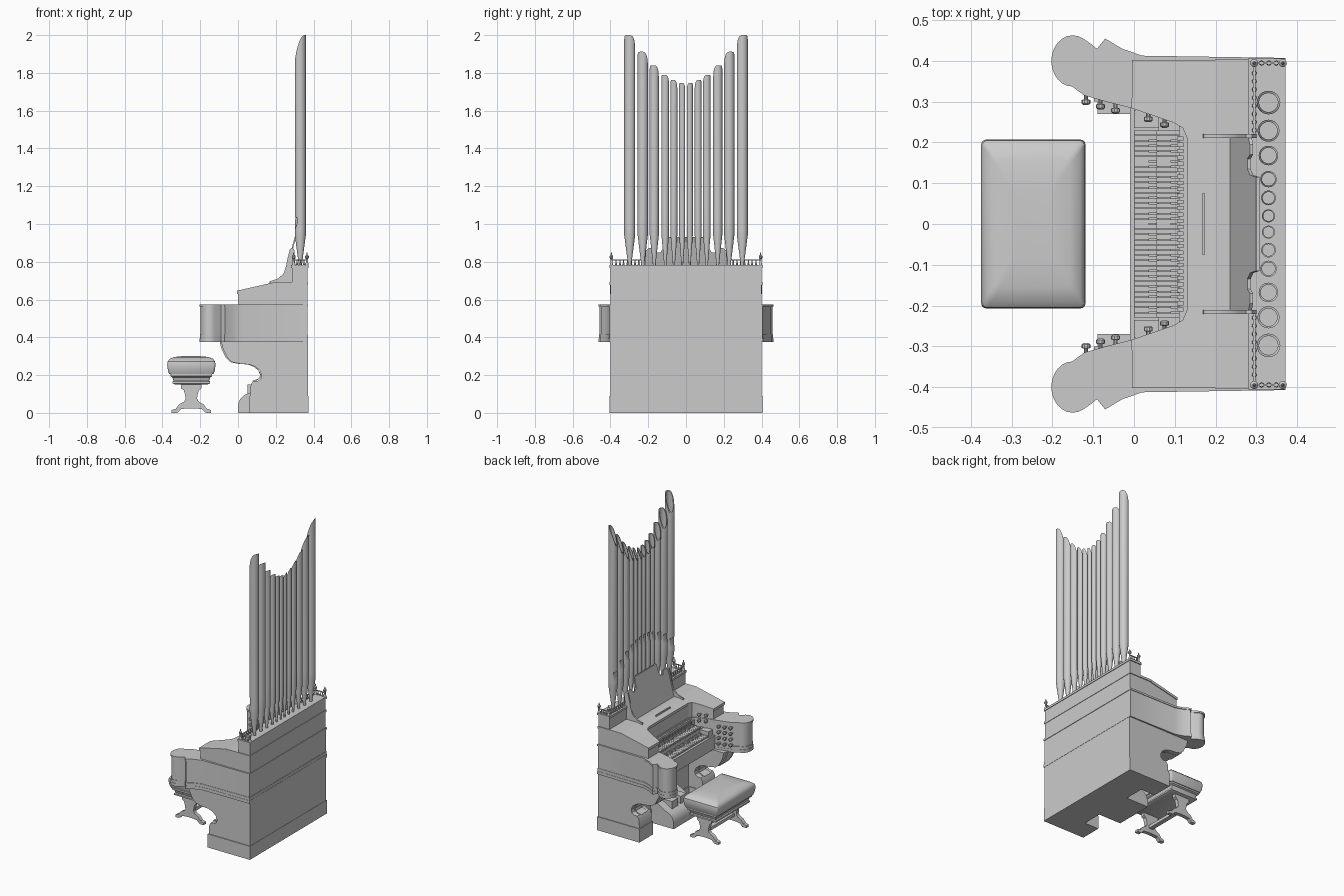
import bpy, bmesh, math
from mathutils import Vector

cube = bpy.data.objects.get("Cube")
if cube:
    bpy.data.objects.remove(cube, do_unlink=True)

grey = bpy.data.materials.new("plain_grey")
grey.use_nodes = True
grey.diffuse_color = (0.6, 0.6, 0.6, 1)
grey.node_tree.nodes["Principled BSDF"].inputs["Base Color"].default_value = (0.6, 0.6, 0.6, 1)


def finish(name, bm):
    bmesh.ops.recalc_face_normals(bm, faces=bm.faces)
    me = bpy.data.meshes.new(name)
    bm.to_mesh(me)
    bm.free()
    me.materials.append(grey)
    me.polygons.foreach_set("use_smooth", [True] * len(me.polygons))
    me.set_sharp_from_angle(angle=math.radians(32))
    ob = bpy.data.objects.new(name, me)
    bpy.context.collection.objects.link(ob)
    return ob


def add_loft(bm, rings):
    loops = [[bm.verts.new(p) for p in r] for r in rings]
    n = len(loops[0])
    for a, b in zip(loops, loops[1:]):
        for i in range(n):
            j = (i + 1) % n
            bm.faces.new((a[i], a[j], b[j], b[i]))
    bm.faces.new(loops[0][::-1])
    bm.faces.new(loops[-1])


def loft(name, rings):
    bm = bmesh.new()
    add_loft(bm, rings)
    return finish(name, bm)


def add_box(bm, x0, x1, y0, y1, z0, z1):
    add_loft(bm, [[(x0, y0, z), (x1, y0, z), (x1, y1, z), (x0, y1, z)] for z in (z0, z1)])


def boxes(name, items):
    bm = bmesh.new()
    for b in items:
        add_box(bm, *b)
    return finish(name, bm)


def plan(name, pts, z0, z1):
    # Vertical prism; z1 may be a rule giving height from x
    top = z1 if callable(z1) else lambda x: z1
    bot = z0 if callable(z0) else lambda x: z0
    return loft(name, [[(x, y, bot(x)) for x, y in pts], [(x, y, top(x)) for x, y in pts]])


def side(name, pts, y0, y1):
    return loft(name, [[(x, y, z) for x, z in pts] for y in (y0, y1)])


def both_sides(name, pts, y0, y1):
    side("left_side_" + name, pts, y0, y1)
    side("right_side_" + name, pts, -y1, -y0)


def mirrored(half):
    return half + [(x, -y) for x, y in reversed(half)]


def grow(pts, d):
    # Push a plan outline outwards by d
    area = sum(a[0] * b[1] - b[0] * a[1] for a, b in zip(pts, pts[1:] + pts[:1]))
    s = 1 if area > 0 else -1
    out = []
    for i, p in enumerate(pts):
        a, p, b = Vector(pts[i - 1]), Vector(p), Vector(pts[(i + 1) % len(pts)])
        e, f = (p - a).normalized(), (b - p).normalized()
        n = Vector((e.y + f.y, -e.x - f.x)) * s
        out.append(tuple(p + n.normalized() * d))
    return out


def ring(x, y, z, r, n=16):
    return [(x + r * math.cos(i * math.tau / n), y + r * math.sin(i * math.tau / n), z) for i in range(n)]


def turned(bm, x, y, profile, n=12):
    add_loft(bm, [ring(x, y, z, r, n) for z, r in profile])


# Lower case: scrolled cheeks, knee panel, plinth
scroll = [(0.37, 0.38), (-0.09, 0.38), (-0.08, 0.34), (-0.055, 0.29), (-0.03, 0.268), (0.01, 0.26),
          (0.06, 0.256), (0.09, 0.245), (0.115, 0.225), (0.125, 0.2), (0.12, 0.18), (0.105, 0.17),
          (0.08, 0.168), (0.068, 0.15), (0.064, 0.09), (0.37, 0.09)]
both_sides("cheek", scroll, 0.27, 0.4)
both_sides("scroll_trim", [(x - 0.008, z) for x, z in scroll[1:13]] + [(0.13, 0.19), (0.09, 0.26), (0, 0.3), (-0.05, 0.38)],
           0.3, 0.37)
boxes("knee_panel", [(0.17, 0.37, -0.27, 0.27, 0, 0.38)])
boxes("plinth", [(0.06, 0.372, 0.265, 0.406, 0, 0.09), (0.06, 0.372, -0.406, -0.265, 0, 0.09),
                 (0.165, 0.372, -0.265, 0.265, 0, 0.09)])
side("pedal_box", [(0, 0), (0, 0.045), (0.012, 0.075), (0.035, 0.095), (0.06, 0.105), (0.17, 0.17), (0.17, 0)], -0.13, 0.13)
boxes("swell_pedals", [(0.05, 0.12, y - 0.03, y + 0.03, 0.1, 0.15) for y in (-0.045, 0.045)])

# Console tier with rounded arms
inner = [(0.0, 0.288), (0.1, 0.255), (0.125, 0.24), (0.138, 0.21)]
lobe = [(-0.15 + 0.048 * math.cos(math.radians(a)), 0.4 + 0.058 * math.sin(math.radians(a)))
        for a in range(60, 271, 15)]
tier = mirrored([(0.368, 0.404), (0.02, 0.408), (-0.03, 0.425), (-0.07, 0.45), (-0.09, 0.425), (-0.105, 0.435)]
                + lobe + [(-0.12, 0.32), (-0.06, 0.303)] + inner)
plan("console_tier", tier, 0.38, 0.57)
for z0, z1, d in ((0.375, 0.395, 0.005), (0.395, 0.415, 0.003), (0.562, 0.574, 0.005)):
    plan("tier_moulding", grow(tier, d), z0, z1)

# Keydesk, manuals and stop rail
boxes("keydesk", [(-0.01, 0.15, -0.29, 0.29, 0.38, 0.47), (0.06, 0.15, -0.27, 0.27, 0.47, 0.515),
                  (0.11, 0.15, -0.25, 0.25, 0.515, 0.56), (0, 0.06, 0.235, 0.28, 0.47, 0.51),
                  (0, 0.06, -0.28, -0.235, 0.47, 0.51)])
naturals, sharps, tabs = [], [], []
for x, z in ((0.0, 0.47), (0.055, 0.515)):
    for i in range(36):
        y = -0.23 + i * 0.46 / 36
        naturals.append((x, x + 0.062, y + 0.0006, y + 0.0122, z + 0.005, z + 0.016))
        if i % 7 not in (2, 6) and i < 35:
            sharps.append((x + 0.035, x + 0.058, y + 0.0098, y + 0.0158, z + 0.015, z + 0.024))
for i in range(28):
    y = -0.21 + i * 0.42 / 27
    tabs.append((0.105, 0.122, y - 0.005, y + 0.005, 0.535, 0.565))
boxes("natural_keys", naturals)
boxes("sharp_keys", sharps)
boxes("stop_tabs", tabs)

# Draw knobs on the inner faces of the arms
bm = bmesh.new()
for s in (1, -1):
    for x, y, levels in ((-0.118, 0.318, 4), (-0.082, 0.307, 4), (-0.045, 0.297, 4), (0.035, 0.276, 2), (0.075, 0.262, 2)):
        for k in range(levels):
            z = 0.54 - k * 0.038 + (0.06 if levels == 2 else 0)
            add_loft(bm, [[(x + px, s * (y - d), z + pz) for px, pz, _ in ring(0, 0, 0, r, 10)]
                          for d, r in ((-0.01, 0.005), (0.012, 0.005), (0.014, 0.011), (0.022, 0.011), (0.026, 0.006))])
finish("draw_knobs", bm)


# Upper case with sloping shoulders
def slope(x):
    return 0.645 + 0.045 * x / 0.2


front = mirrored([(0.2, 0.398), (0.0, 0.398)] + inner)
plan("sloped_shoulders", front, 0.57, slope)
lip = [(min(x, 0.2), y) for x, y in grow(front, 0.007)]
plan("shoulder_lip", lip, lambda x: slope(x) - 0.014, lambda x: slope(x) + 0.003)
boxes("upper_case", [(0.2, 0.368, -0.4, 0.4, 0.57, 0.69), (0.2, 0.371, -0.405, 0.405, 0.678, 0.693),
                     (0.285, 0.368, -0.4, 0.4, 0.69, 0.78), (0.28, 0.372, -0.406, 0.406, 0.768, 0.782)])
boxes("desk_ledge", [(0.167, 0.174, -0.075, 0.075, 0.67, 0.695)])

# Music desk
both_sides("desk_bracket", [(0.168, 0.68), (0.172, 0.698), (0.21, 0.71), (0.24, 0.735), (0.255, 0.78), (0.265, 0.83),
                            (0.275, 0.868), (0.29, 0.875), (0.3, 0.86), (0.3, 0.68)], 0.211, 0.221)
crest = mirrored([(0.69, 0.212), (0.86, 0.212), (0.873, 0.195), (0.873, 0.17), (0.85, 0.16), (0.85, 0.135),
                  (0.875, 0.12), (0.93, 0.115)])


def lean(z):
    return 0.235 + (z - 0.69) * 0.27


loft("music_desk", [[(lean(z) + t, y, z) for z, y in crest] for t in (0, 0.008)])

# Gallery rail with spindles and corner finials
bm = bmesh.new()
spindle = [(0.78, 0.004), (0.788, 0.006), (0.795, 0.003), (0.806, 0.003), (0.81, 0.005)]
finial = [(0.78, 0.009), (0.79, 0.009), (0.795, 0.006), (0.815, 0.006), (0.82, 0.01), (0.83, 0.01),
          (0.836, 0.004), (0.85, 0.002)]
for s in (1, -1):
    for k in range(8):
        turned(bm, 0.295, s * (0.23 + k * 0.02), spindle, 8)
    for k in range(1, 4):
        turned(bm, 0.295 + k * 0.018, s * 0.395, spindle, 8)
    for x in (0.295, 0.365):
        turned(bm, x, s * 0.395, finial, 10)
    add_box(bm, 0.292, 0.298, min(s * 0.22, s * 0.395), max(s * 0.22, s * 0.395), 0.806, 0.811)
    add_box(bm, 0.295, 0.365, s * 0.395 - 0.003, s * 0.395 + 0.003, 0.806, 0.811)
finish("gallery_rail", bm)


# Pipes: tapered foot, recessed mouth, slanted open top
def pipe(name, y, r, height):
    x, n = 0.33, 24
    mouth = 1.0 + 0.13 * (1 - (y / 0.3) ** 2)

    def lipped(z):
        return [(max(px, x - 0.6 * r), py, pz) for px, py, pz in ring(x, y, z, r, n)]

    def slanted(rr, drop):
        out = []
        for px, py, _ in ring(x, y, 0, rr, n):
            t = ((x - px) - 0.35 * math.copysign(1, y) * (py - y)) / r
            t = max(0, (t + 1) / 2)
            out.append((px, py, height - drop - 5 * r * t ** 1.7))
        return out

    loft(name, [ring(x, y, 0.77, 0.3 * r, n), ring(x, y, 0.8, 0.36 * r, n), ring(x, y, 0.94, r, n),
                ring(x, y, mouth - 0.03, r, n), lipped(mouth), lipped(mouth + 0.03),
                ring(x, y, mouth + 0.034, r, n), slanted(r, 0), slanted(0.8 * r, 0),
                ring(x, y, height - 0.35, 0.8 * r, n)])


for i, (y, r, h) in enumerate([(0.02, 0.016, 1.747), (0.064, 0.018, 1.762), (0.11, 0.02, 1.79),
                               (0.168, 0.024, 1.84), (0.229, 0.027, 1.912), (0.298, 0.029, 2.0)]):
    pipe("left_pipe_%d" % (i + 1), y, r, h)
    pipe("right_pipe_%d" % (i + 1), -y, r, h)


# Bench: crowned cushion, moulded frame, splayed end legs
def rounded(hx, hy, z, c):
    return [(-0.247 + sx * (hx - c) + c * math.cos(a), sy * (hy - c) + c * math.sin(a), z)
            for sx, sy, q in ((1, 1, 0), (-1, 1, 1), (-1, -1, 2), (1, -1, 3))
            for a in [(q + k / 3) * math.pi / 2 for k in range(4)]]


loft("bench_cushion", [rounded(hx, hy, z, 0.012) for hx, hy, z in (
    (0.117, 0.195, 0.205), (0.124, 0.203, 0.225), (0.128, 0.207, 0.255), (0.125, 0.205, 0.272),
    (0.115, 0.19, 0.286), (0.09, 0.155, 0.296), (0.05, 0.09, 0.3))])
loft("bench_frame", [rounded(hx, hx + 0.08, z, 0.004) for hx, z in (
    (0.085, 0.15), (0.1, 0.156), (0.1, 0.166), (0.094, 0.17), (0.1, 0.188), (0.11, 0.194), (0.11, 0.206))])
half_leg = [(0.055, 0.155), (0.055, 0.13), (0.04, 0.12), (0.034, 0.1), (0.03, 0.075), (0.038, 0.06), (0.065, 0.045),
            (0.082, 0.022), (0.104, 0.015), (0.104, 0), (0.075, 0), (0.055, 0.02), (0.02, 0.024)]
both_sides("bench_leg", [(-0.247 + x, z) for x, z in half_leg] + [(-0.247 - x, z) for x, z in reversed(half_leg)],
           0.135, 0.16)
boxes("bench_stretcher", [(-0.262, -0.232, -0.14, 0.14, 0.055, 0.075)])
